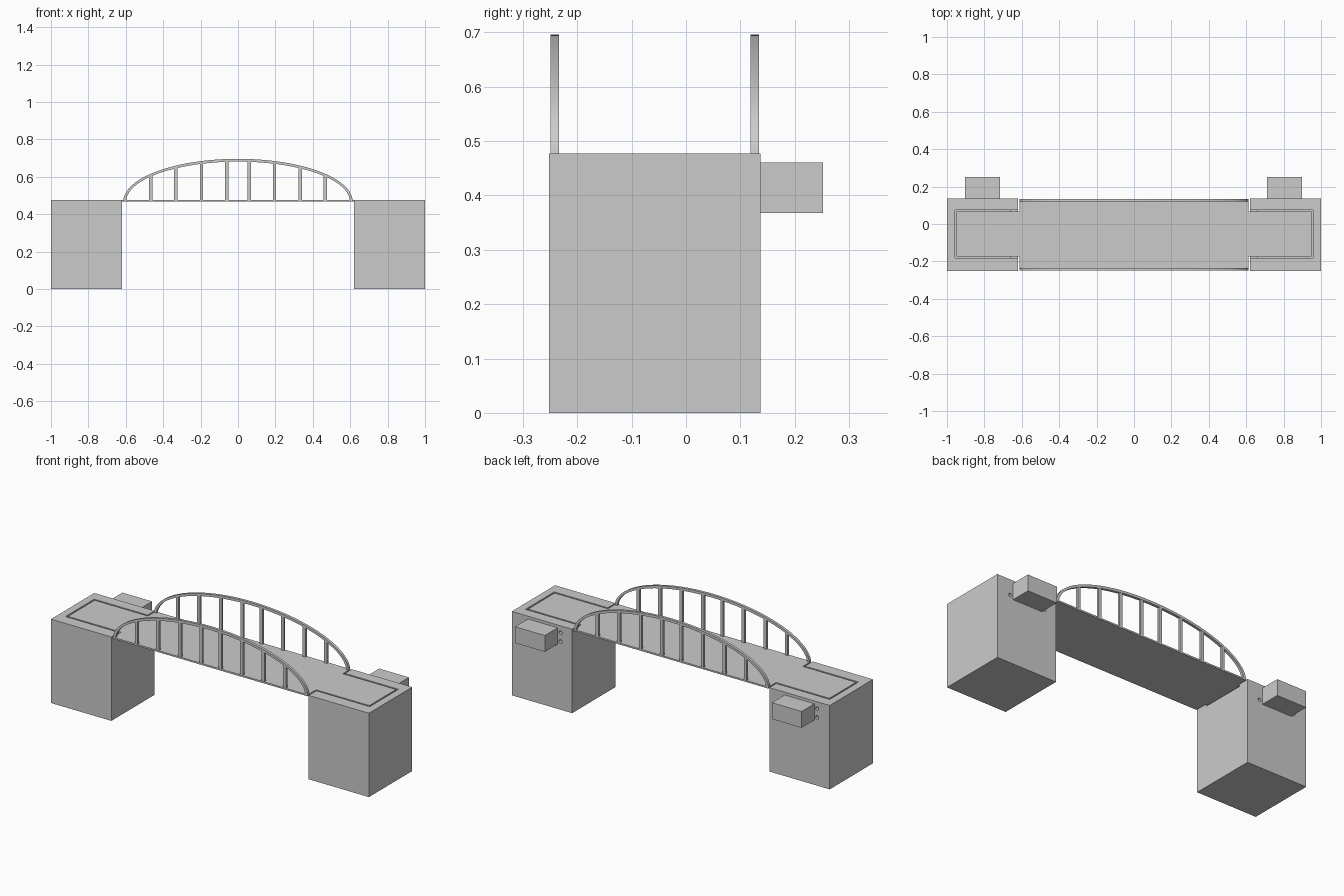
import bpy, bmesh, math
from mathutils import Vector

if "Cube" in bpy.data.objects:
    bpy.data.objects.remove(bpy.data.objects["Cube"])

grey = bpy.data.materials.new("plain grey")
grey.use_nodes = True
COLOUR = (0.6, 0.6, 0.6, 1)
grey.diffuse_color = COLOUR
grey.node_tree.nodes["Principled BSDF"].inputs["Base Color"].default_value = COLOUR

DECK_TOP, DECK_BOTTOM = 0.477, 0.468


def add_box(bm, lo, hi):
    lo, hi = Vector(lo), Vector(hi)
    verts = bmesh.ops.create_cube(bm, size=1)["verts"]
    for v in verts:
        v.co = (lo + hi) / 2 + v.co * (hi - lo)


def make(name, bm):
    bmesh.ops.recalc_face_normals(bm, faces=bm.faces)
    mesh = bpy.data.meshes.new(name)
    bm.to_mesh(mesh)
    bm.free()
    mesh.materials.append(grey)
    ob = bpy.data.objects.new(name, mesh)
    bpy.context.collection.objects.link(ob)
    return ob


def box(name, lo, hi):
    bm = bmesh.new()
    add_box(bm, lo, hi)
    return make(name, bm)


def cut(target, cutter):
    cutter.hide_render = True
    mod = target.modifiers.new("cut", "BOOLEAN")
    mod.operation, mod.solver, mod.object = "DIFFERENCE", "EXACT", cutter
    bpy.context.view_layer.objects.active = target
    bpy.ops.object.modifier_apply(modifier=mod.name)
    bpy.data.objects.remove(cutter)


def prism(name, outline, y0, y1):
    """Extrude an outline in the xz plane from y0 to y1."""
    bm = bmesh.new()
    n = len(outline) // 2
    rings = [[bm.verts.new((x, y, z)) for x, z in outline] for y in (y0, y1)]
    a, b = rings
    size = len(outline)
    for i in range(size):
        j = (i + 1) % size
        bm.faces.new((a[i], a[j], b[j], b[i]))
    # side faces as quads running along the band
    for ring in rings:
        for i in range(n - 1):
            bm.faces.new((ring[i], ring[i + 1], ring[size - 2 - i], ring[size - 1 - i]))
    return make(name, bm)


# Abutments, each with a recess for the deck tongue, a hollow and a drive housing
for side, s, housing_x in (("left", 1, 0.805), ("right", -1, -0.81)):
    def span(a, b):
        return sorted((s * a, s * b))

    x0, x1 = span(0.62, 1.0)
    block = box(side + "_abutment", (x0, -0.252, 0), (x1, 0.137, DECK_TOP))
    x0, x1 = span(0.60, 0.957)
    cut(block, box("recess_cutter", (x0, -0.183, 0.462), (x1, 0.075, 0.52)))
    x0, x1 = span(0.66, 0.957)
    cut(block, box("hollow_cutter", (x0, -0.183, 0.34), (x1, 0.075, 0.50)))

    # Bolt holes on both sides of the housing
    bm = bmesh.new()
    for dx in (-0.111, 0.111):
        for z in (0.388, 0.438):
            verts = bmesh.ops.create_cone(bm, cap_ends=True, segments=20,
                                          radius1=0.010, radius2=0.010, depth=0.1)["verts"]
            for v in verts:
                x, y, h = v.co
                v.co = (housing_x + dx + x, 0.14 + h, z + y)
    cut(block, make("bolt_hole_cutter", bm))

    box(side + "_drive_housing", (housing_x - 0.0935, 0.137, 0.368),
        (housing_x + 0.0935, 0.252, 0.461))

# Deck with narrower tongues lying in the recesses
box("deck", (-0.613, -0.249, DECK_BOTTOM), (0.613, 0.134, DECK_TOP))
for side, s in (("left", 1), ("right", -1)):
    x0, x1 = sorted((s * 0.613, s * 0.948))
    box(side + "_deck_tongue", (x0, -0.174, DECK_BOTTOM), (x1, 0.066, DECK_TOP))

# Arched side trusses
RX, RZ, BAND = 0.613, 0.228, 0.015


def arc(rx, rz, steps=48):
    return [(rx * math.cos(math.pi * i / steps), DECK_BOTTOM + rz * math.sin(math.pi * i / steps))
            for i in range(steps + 1)]


for side, y0, y1 in (("front", -0.249, -0.234), ("back", 0.119, 0.134)):
    arch = prism(side + "_arch", arc(RX, RZ) + arc(RX - BAND, RZ - BAND)[::-1], y0, y1)
    arch.select_set(True)
    bpy.context.view_layer.objects.active = arch
    bpy.ops.object.shade_smooth_by_angle(angle=math.radians(30))
    arch.select_set(False)
    bm = bmesh.new()
    for x in (0.06, 0.195, 0.332, 0.466):
        top = DECK_BOTTOM + (RZ - BAND / 2) * math.sqrt(1 - (x / (RX - BAND / 2)) ** 2)
        for s in (-1, 1):
            add_box(bm, (s * x - 0.009, y0 + 0.001, DECK_TOP - 0.002),
                    (s * x + 0.009, y1 - 0.001, top))
    make(side + "_hangers", bm)
